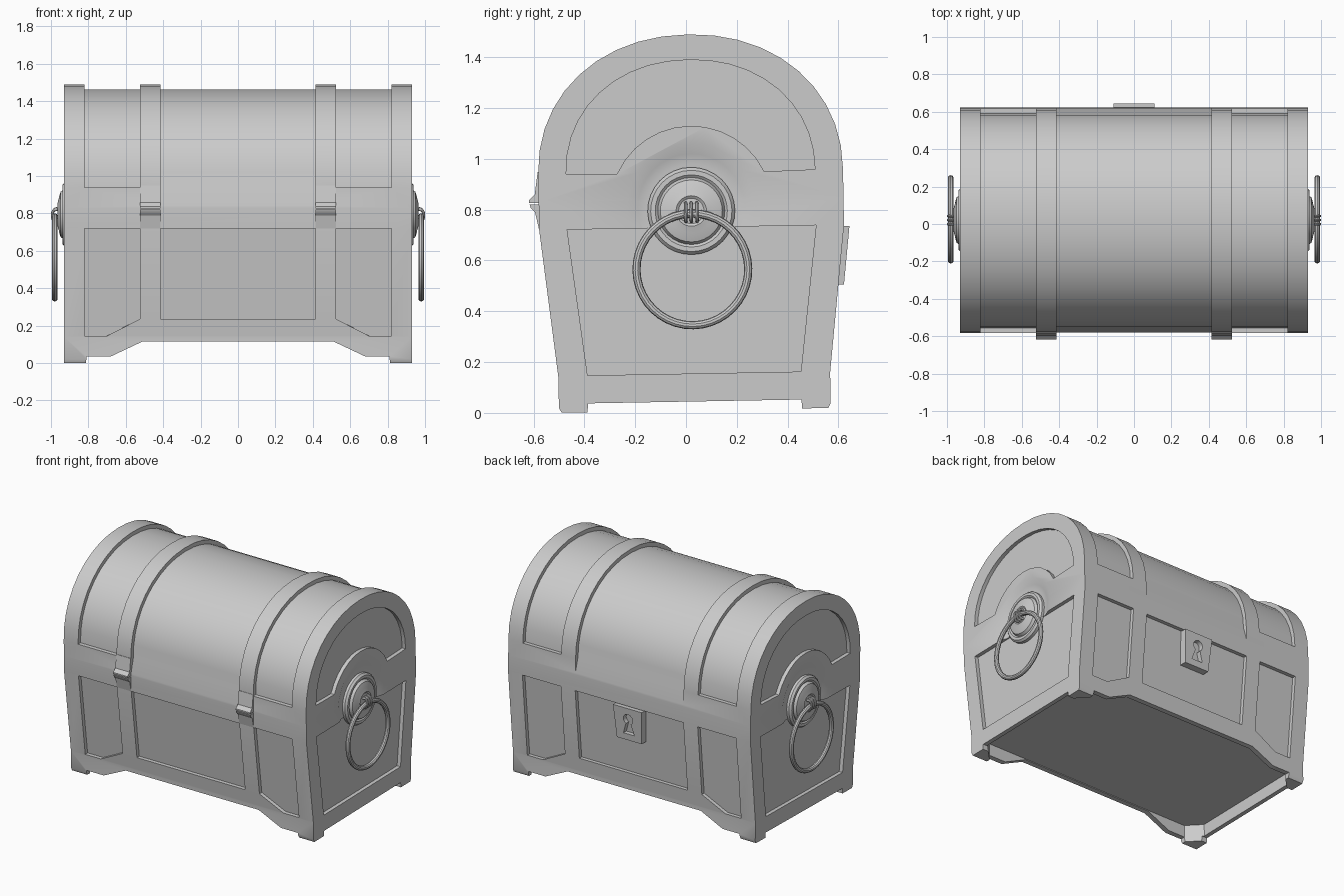
import bpy
import bmesh
from math import sin, cos, pi, asin, radians, copysign
from mathutils import Matrix

cube = bpy.data.objects.get("Cube")
if cube:
    bpy.data.objects.remove(cube, do_unlink=True)

grey = bpy.data.materials.new("plain grey")
grey.use_nodes = True
grey.diffuse_color = (0.6, 0.6, 0.6, 1)
grey.node_tree.nodes["Principled BSDF"].inputs["Base Color"].default_value = (0.6, 0.6, 0.6, 1)

HALF, DEPTH, RIM, SPRING, RECESS = 0.93, 0.60, 0.83, 0.94, 0.026
parts = []


def add_mesh(name, bm):
    bmesh.ops.recalc_face_normals(bm, faces=bm.faces)
    mesh = bpy.data.meshes.new(name)
    bm.to_mesh(mesh)
    bm.free()
    mesh.materials.append(grey)
    obj = bpy.data.objects.new(name, mesh)
    bpy.context.collection.objects.link(obj)
    return obj


def prism(name, pts, place, lo, hi):
    """Extrude a 2D outline between two depths."""
    bm = bmesh.new()
    a, b = [[bm.verts.new(place(u, v, d)) for u, v in pts] for d in (lo, hi)]
    bm.faces.new(a)
    bm.faces.new(b)
    for i in range(len(pts)):
        j = (i + 1) % len(pts)
        bm.faces.new((a[i], a[j], b[j], b[i]))
    return add_mesh(name, bm)


def lathe(name, profile, side, centre_z, steps=32):
    """Revolve (radius, x) points about a line along x."""
    bm = bmesh.new()
    rings = []
    for r, x in profile:
        count = steps if r else 1
        rings.append([bm.verts.new((side * x, r * cos(2 * pi * k / steps),
                                    centre_z + r * sin(2 * pi * k / steps)))
                      for k in range(count)])
    for a, b in zip(rings, rings[1:]):
        for k in range(steps):
            n = (k + 1) % steps
            quad = [a[k % len(a)], a[n % len(a)], b[n % len(b)], b[k % len(b)]]
            bm.faces.new(list(dict.fromkeys(quad)))
    return add_mesh(name, bm)


def cut(obj, cutter):
    mod = obj.modifiers.new("cut", 'BOOLEAN')
    mod.operation, mod.solver, mod.object = 'DIFFERENCE', 'EXACT', cutter
    bpy.context.view_layer.objects.active = obj
    bpy.ops.object.modifier_apply(modifier=mod.name)
    bpy.data.objects.remove(cutter, do_unlink=True)


def along_x(u, v, d):
    return (d, u, v)


def along_y(u, v, d):
    return (u, d, v)


def along_z(u, v, d):
    return (u, v, d)


def wall(side):
    """Place points relative to the sloping front or back wall."""
    return lambda u, v, d: (u, side * (0.535 + (v - 0.14) * 0.112 + d), v)


def mirrored(pts):
    return pts + [(-u, v) for u, v in reversed(pts)]


def arch(rx, rz, steps=20):
    """Slightly full half-ellipse from +y to -y."""
    out = []
    for k in range(steps + 1):
        c, s = cos(pi * k / steps), sin(pi * k / steps)
        out.append((rx * copysign(abs(c) ** 0.95, c), SPRING + rz * abs(s) ** 0.95))
    return out


# Body with its feet, arched skirt and hollow underside
body = prism("chest_body", mirrored([(0.525, 0), (0.535, 0.02), (0.535, 0.14),
                                     (0.60, 0.72), (DEPTH, RIM)]), along_x, -HALF, HALF)
cut(body, prism("c", mirrored([(0.82, -0.1), (0.81, 0.035), (0.68, 0.035), (0.51, 0.115)]),
                along_y, -1, 1))
cut(body, prism("c", mirrored([(0.43, -0.1), (0.42, 0.035)]), along_x, -1.2, 1.2))
cut(body, prism("c", mirrored([(0.81, -0.5), (0.9, -0.41), (0.9, 0.41), (0.81, 0.5)]),
                along_z, -0.1, 0.12))

# Recessed panels of the front and back walls
for side in (-1, 1):
    cut(body, prism("c", mirrored([(0.415, 0.235), (0.415, 0.72)]), wall(side), -RECESS, 0.2))
    for s in (-1, 1):
        outline = [(0.525, 0.72), (0.82, 0.72), (0.82, 0.145), (0.70, 0.145), (0.525, 0.235)]
        cut(body, prism("c", [(s * u, v) for u, v in outline], wall(side), -RECESS, 0.2))

# Vaulted lid with panels between the raised bands
lid = prism("lid", [(DEPTH, RIM)] + arch(DEPTH, 0.54) + [(-DEPTH, RIM)], along_x, -HALF, HALF)
inner, outer = arch(0.573, 0.513), arch(0.75, 0.7)
for lo, hi in ((-0.82, -0.525), (0.525, 0.82)):
    cut(lid, prism("c", outer + inner[::-1], along_x, lo, hi))
slope = [(-0.75, 0.84), (-0.601, 0.84)] + inner[::-1] + [(0.601, 0.84), (0.75, 0.84)]
cut(lid, prism("c", outer + slope, along_x, -0.415, 0.415))

# End panels and the dish around each handle
BOSS_Z = 0.785
start = asin(0.135 / 0.32)
notch = [(0.32 * cos(start + (pi - 2 * start) * k / 12),
          0.80 + 0.32 * sin(start + (pi - 2 * start) * k / 12)) for k in range(13)]
for s in (-1, 1):
    lo, hi = s * (HALF - RECESS), s * 1.2
    cut(lid, prism("c", arch(0.49, 0.44) + notch[::-1], along_x, lo, hi))
    cut(body, prism("c", mirrored([(0.42, 0.145), (0.49, 0.72)]), along_x, lo, hi))
    for target in (body, lid):
        dish = [(0, 0.907), (0.17, 0.907), (0.21, 0.913), (0.255, 0.931), (0.255, 1.1), (0, 1.1)]
        cut(target, lathe("c", dish, s, 0.80))
parts += [body, lid]

# Hinges at the two front straps
for s, label in ((-1, "right"), (1, "left")):
    for half, outline in (("upper", [(-0.58, 0.95), (-0.602, 0.95), (-0.615, 0.86),
                                     (-0.638, 0.838), (-0.638, 0.828), (-0.58, 0.828)]),
                          ("lower", [(-0.58, 0.822), (-0.636, 0.822), (-0.632, 0.808),
                                     (-0.615, 0.79), (-0.60, 0.72), (-0.58, 0.72)])):
        parts.append(prism(label + "_hinge_" + half, outline, along_x, s * 0.415, s * 0.525))

# Lock plate with a keyhole on the back wall
lock = prism("lock_plate", mirrored([(0.095, 0.485), (0.11, 0.715)]), wall(1), -0.04, 0.022)
hole = [(0.036 * cos(radians(a)), 0.635 + 0.036 * sin(radians(a))) for a in range(-60, 241, 20)]
cut(lock, prism("c", hole + [(-0.042, 0.53), (0.042, 0.53)], wall(1), -0.01, 0.2))
parts.append(lock)

# Handles: boss, three staples and a hanging ring at each end
for s, label in ((-1, "right"), (1, "left")):
    parts.append(lathe(label + "_handle_boss",
                       [(0, 0.89), (0.172, 0.89), (0.172, 0.925), (0.16, 0.938), (0.142, 0.938),
                        (0.132, 0.93), (0.122, 0.948), (0.10, 0.955), (0.085, 0.958),
                        (0.06, 0.965), (0.05, 0.958), (0, 0.962)], s, BOSS_Z))
    for k in (-1, 0, 1):
        bpy.ops.mesh.primitive_torus_add(location=(s * 0.97, k * 0.022, BOSS_Z - 0.005),
                                         rotation=(pi / 2, 0, 0), major_radius=0.024,
                                         minor_radius=0.007, major_segments=20, minor_segments=8)
        staple = bpy.context.object
        staple.name = label + "_handle_staple"
        staple.scale = (1, 1.4, 1)
        parts.append(staple)
    bpy.ops.mesh.primitive_torus_add(location=(s * 0.98, 0, 0.555), rotation=(0, pi / 2, 0),
                                     major_radius=0.22, minor_radius=0.016,
                                     major_segments=40, minor_segments=10)
    bpy.context.object.name = label + "_handle_ring"
    parts.append(bpy.context.object)

# Shade, colour and lean the whole chest very slightly
bpy.context.view_layer.update()
lean = Matrix.Translation((0, 0.035, 0.01)) @ Matrix.Rotation(0.018, 4, 'X')
bpy.ops.object.select_all(action='DESELECT')
for obj in parts:
    if not obj.data.materials:
        obj.data.materials.append(grey)
    obj.matrix_world = lean @ obj.matrix_world
    obj.select_set(True)
bpy.context.view_layer.objects.active = body
bpy.ops.object.shade_smooth_by_angle(angle=radians(30))
